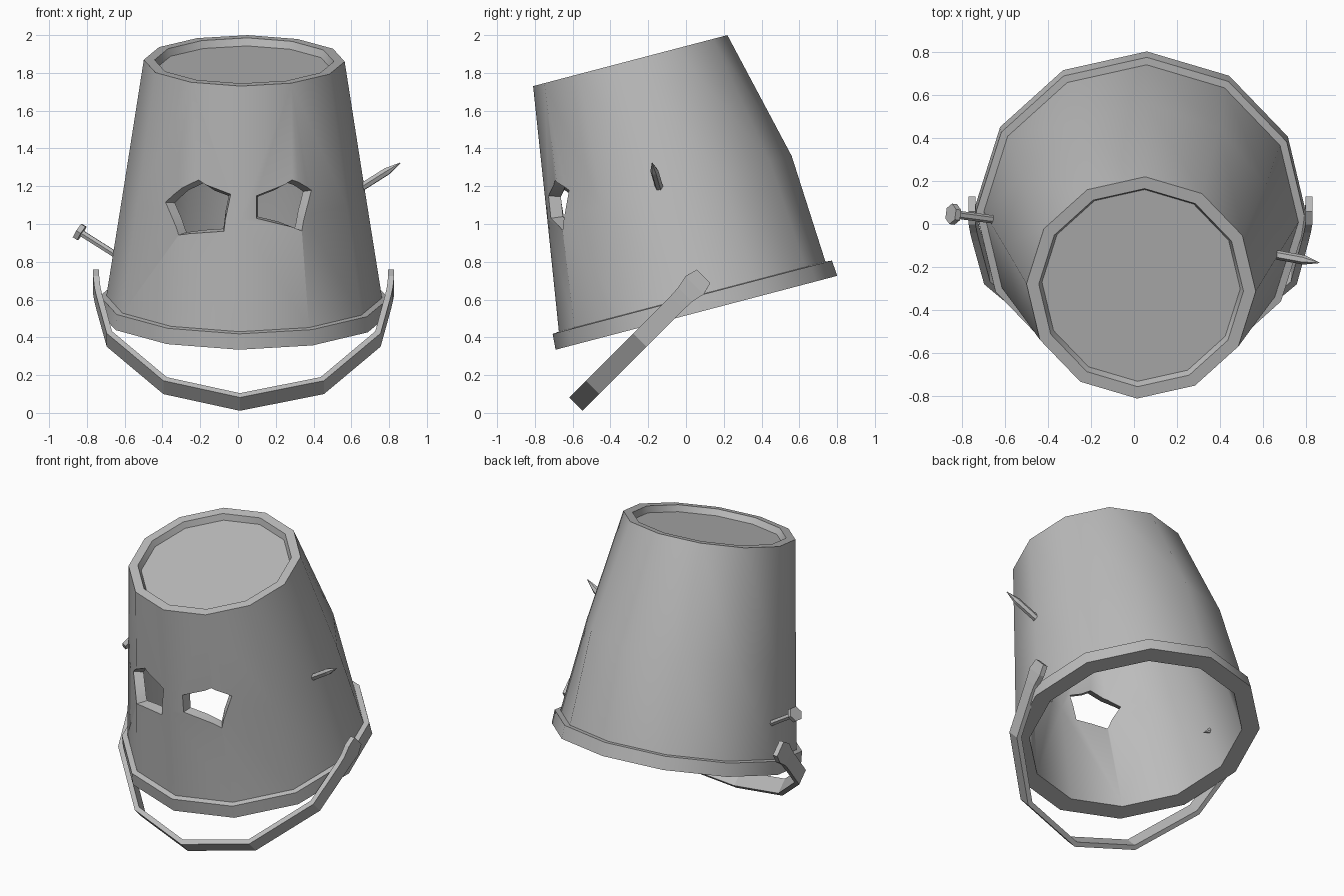
import bpy, bmesh, math
from mathutils import Matrix, Vector

cube = bpy.data.objects.get("Cube")
if cube:
    bpy.data.objects.remove(cube)

metal = bpy.data.materials.new("grey metal")
metal.use_nodes = True
COLOUR = (0.5, 0.5, 0.5, 1)
metal.diffuse_color = COLOUR
metal.node_tree.nodes["Principled BSDF"].inputs["Base Color"].default_value = COLOUR


def finish(name, bm):
    """Turn a bmesh into a named object."""
    bmesh.ops.recalc_face_normals(bm, faces=bm.faces[:])
    mesh = bpy.data.meshes.new(name)
    bm.to_mesh(mesh)
    bm.free()
    ob = bpy.data.objects.new(name, mesh)
    mesh.materials.append(metal)
    bpy.context.collection.objects.link(ob)
    return ob


def loft(bm, rings, caps=True):
    """Bridge successive closed rings of points, capping both ends."""
    loops = [[bm.verts.new(p) for p in ring] for ring in rings]
    for a, b in zip(loops, loops[1:]):
        n = len(a)
        for i in range(n):
            bm.faces.new((a[i], a[(i + 1) % n], b[(i + 1) % n], b[i]))
    if caps:
        bm.faces.new(loops[0][::-1])
        bm.faces.new(loops[-1])


def smooth(ob, degrees):
    bpy.ops.object.select_all(action='DESELECT')
    ob.select_set(True)
    bpy.context.view_layer.objects.active = ob
    bpy.ops.object.shade_smooth_by_angle(angle=math.radians(degrees))


# Bucket: upside-down, twelve sided, tilted forward, bulging a little at the back
SIDES = 12
MID = 0.675
profile = [(0.46, 1.34), (0.475, 1.38), (0.532, 1.38), (0.639, MID), (0.73, 0.088),
           (0.765, 0.085), (0.771, 0), (0.66, 0), (0.575, MID), (0.48, 1.29)]
tilt = (Matrix.Translation((0.033, 0.055, 0.53))
        @ Matrix.Rotation(math.radians(14.7), 4, 'X')
        @ Matrix.Rotation(math.radians(-2), 4, 'Z'))


def bucket_ring(r, h):
    ring = []
    for i in range(SIDES):
        a = math.tau * i / SIDES
        bulge = 0.06 * max(0, math.sin(a)) ** 2 if h == MID else 0
        ring.append(tilt @ Vector(((r + bulge) * math.cos(a), (r + bulge) * math.sin(a), h)))
    return ring


bm = bmesh.new()
loft(bm, [bucket_ring(r, h) for r, h in profile])
bucket = finish("bucket", bm)

# Eye holes: five-sided cutters that narrow toward the inside
eyes = {
    "right_eye": [(-0.40, 1.116), (-0.217, 1.238), (-0.037, 1.159), (-0.074, 0.958), (-0.312, 0.942)],
    "left_eye": [(0.095, 1.15), (0.29, 1.235), (0.40, 1.18), (0.335, 0.965), (0.095, 1.028)],
}
for name, outline in eyes.items():
    cx = sum(p[0] for p in outline) / 5
    cz = sum(p[1] for p in outline) / 5
    front, back = [], []
    for x, z in outline:
        dx = x - 0.03
        depth = math.sqrt(0.63 ** 2 - dx ** 2)
        y = -0.04 - 0.108 * (z - 0.43) - depth
        p = Vector((x, y, z))
        k = Vector((dx / 0.63 + 1.5 * (x - cx), -depth / 0.63, 1.7 * (z - cz)))
        front.append(p + 0.09 * k)
        back.append(p - 0.17 * k)
    bm = bmesh.new()
    loft(bm, [front, back])
    bmesh.ops.triangulate(bm, faces=bm.faces[:])
    cutter = finish(name + "_cutter", bm)
    cutter.hide_render = True
    cut = bucket.modifiers.new(name, 'BOOLEAN')
    cut.operation = 'DIFFERENCE'
    cut.solver = 'EXACT'
    cut.object = cutter
    bpy.context.view_layer.objects.active = bucket
    bpy.ops.object.modifier_apply(modifier=name)
    bpy.data.objects.remove(cutter)
smooth(bucket, 35)

# Handle: flat strip hanging forward in a slanted plane; (side, drop, half width)
half = [(0.797, -0.047, 0.05), (0.797, 0.02, 0.068), (0.79, 0.09, 0.053),
        (0.78, 0.15, 0.05), (0.725, 0.43, 0.05), (0.425, 0.785, 0.05)]
path = ([(-x, t, w) for x, t, w in half] + [(-0.02, 0.91, 0.05)] + half[::-1])
pivot = Vector((0.03, 0.06, 0.69))
down = Vector((0, -1, -1)).normalized()
across = Vector((0, -1, 1)).normalized()
side = Vector((1, 0, 0))
THICK = 0.032
rings = []
for i, (x, t, w) in enumerate(path):
    a, b = path[max(i - 1, 0)], path[min(i + 1, len(path) - 1)]
    inward = Vector((b[1] - a[1], a[0] - b[0])).normalized() * -THICK
    if inward.x * x > 0:
        inward.x = -inward.x
    inward.y = -abs(inward.y)
    outer = pivot + side * x + down * t
    inner = outer + side * inward.x + down * inward.y
    rings.append([outer - across * w, outer + across * w, inner + across * w, inner - across * w])
bm = bmesh.new()
loft(bm, rings)
finish("handle", bm)


# Nails: stacked rings along a line, given as (distance, radius)
def nail(name, start, direction, sections, sides):
    turn = Vector(direction).to_track_quat('Z', 'Y')
    bm = bmesh.new()
    loft(bm, [[Vector(start) + turn @ Vector((r * math.cos(math.tau * i / sides),
                                              r * math.sin(math.tau * i / sides), d))
               for i in range(sides)] for d, r in sections])
    finish(name, bm)


nail("nail_with_head", (-0.85, 0.047, 0.965), (0.84, -0.11, -0.53),
     [(0, 0.048), (0.028, 0.048), (0.028, 0.019), (0.3, 0.019), (0.36, 0.002)], 6)
nail("nail_point", (0.6, -0.132, 1.16), (0.19, -0.035, 0.12),
     [(0, 0.022), (0.225, 0.022), (0.31, 0.002)], 6)
